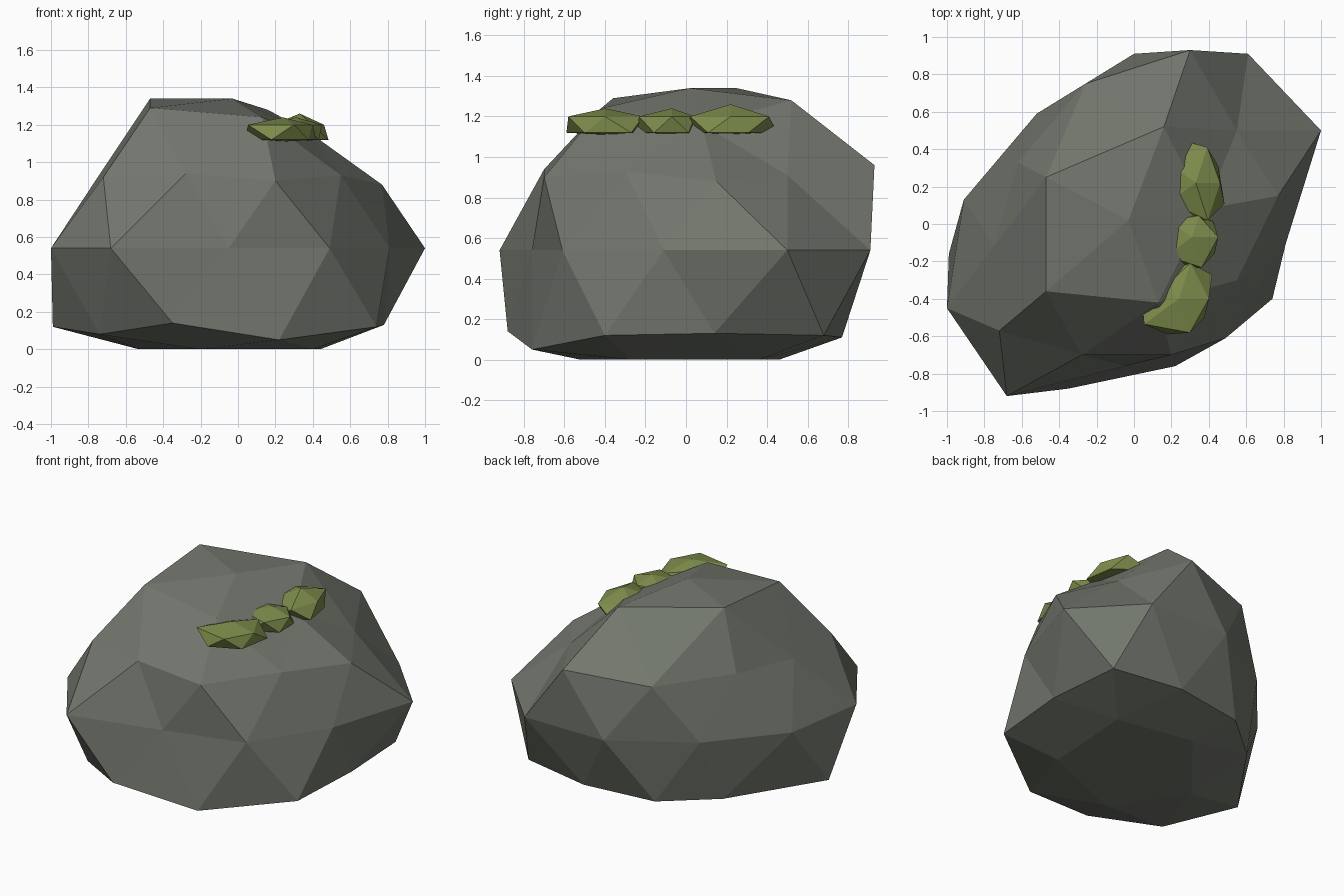
import bpy, bmesh, math
from mathutils import Vector

if "Cube" in bpy.data.objects:
    bpy.data.objects.remove(bpy.data.objects["Cube"])


def material(name, col):
    m = bpy.data.materials.new(name)
    m.diffuse_color = (*col, 1)
    m.use_nodes = True
    m.node_tree.nodes["Principled BSDF"].inputs["Base Color"].default_value = m.diffuse_color
    return m


def finish(bm, name, mat):
    bmesh.ops.recalc_face_normals(bm, faces=bm.faces)
    me = bpy.data.meshes.new(name)
    bm.to_mesh(me)
    bm.free()
    me.materials.append(mat)
    ob = bpy.data.objects.new(name, me)
    bpy.context.collection.objects.link(ob)
    return ob


def angle(v):
    return math.degrees(math.atan2(v.co.y, v.co.x)) % 360


# Rock: a two-level ico sphere whose rings are pulled to chiselled positions
TOP = (-.03, .02, 1.34)
CROWN = [(.38, .08, 1.16), (.16, .52, 1.28), (-.47, .25, 1.34),
         (-.47, -.36, 1.29), (.13, -.42, 1.24)]
SHOULDER = [(.77, .15, .88), (.55, .50, .91), (.30, .93, .96), (-.26, .75, .92),
            (-.62, .33, .95), (-.75, -.12, .92), (-.72, -.57, .92),
            (-.28, -.70, .94), (.20, -.70, .90), (.55, -.30, .93)]
GIRTH = [(1, .50), (.61, .91), (0, .91), (-.52, .59), (-.91, .13),
         (-1, -.45), (-.68, -.92), (-.05, -.76), (.49, -.61), (.81, -.11)]
SKIRT = [(.78, .14, .13), (.74, .68, .12), (.25, .77, .11), (-.25, .70, .10),
         (-.58, .42, .10), (-.99, -.16, .12), (-.74, -.60, .08),
         (-.35, -.88, .14), (.22, -.76, .05), (.74, -.40, .12)]
FOOT = [(.44, .36), (-.10, .46), (-.53, -.06), (-.20, -.52), (.40, -.27)]


def rock_point(v):
    z, a = v.co.z, angle(v)
    ten, five = round(a / 36) % 10, round(a / 72) % 5
    if z > .95:
        return TOP
    if z > .7:
        return CROWN[five]
    if z > .3:
        return SHOULDER[ten]
    if z > -.3:
        return (*GIRTH[int(a // 36)], .54)
    if z > -.7:
        return SKIRT[ten]
    if z > -.95:
        return (*FOOT[round((a - 36) / 72) % 5], 0)
    return (0, 0, 0)


bm = bmesh.new()
bmesh.ops.create_icosphere(bm, subdivisions=2, radius=1)
for v, p in [(v, rock_point(v)) for v in bm.verts]:
    v.co = Vector(p)
finish(bm, "rock", material("stone grey", (.17, .185, .155)))


# Moss: three flattened ico lumps, each with its own outline radii
def moss_lump(name, x, y, top, radii):
    bm = bmesh.new()
    bmesh.ops.create_icosphere(bm, subdivisions=1, radius=1)
    for v in bm.verts:
        if abs(v.co.z) > .9:
            v.co = (x, y, top if v.co.z > 0 else 1.11)
        else:
            a = angle(v)
            k = round(a / 36) % 10
            r, t = radii[k], math.radians(36 * k)
            v.co = (x + r * math.cos(t), y + r * math.sin(t),
                    1.20 if v.co.z > 0 else 1.12)
    finish(bm, name, moss)


moss = material("moss green", (.20, .26, .07))
moss_lump("moss_back", .33, .22, 1.26,
          [.13, .15, .20, .24, .18, .13, .17, .21, .21, .19])
moss_lump("moss_middle", .31, -.07, 1.24,
          [.14, .14, .12, .13, .15, .12, .17, .18, .17, .15])
moss_lump("moss_front", .24, -.40, 1.24,
          [.16, .22, .20, .16, .10, .20, .23, .20, .19, .17])
